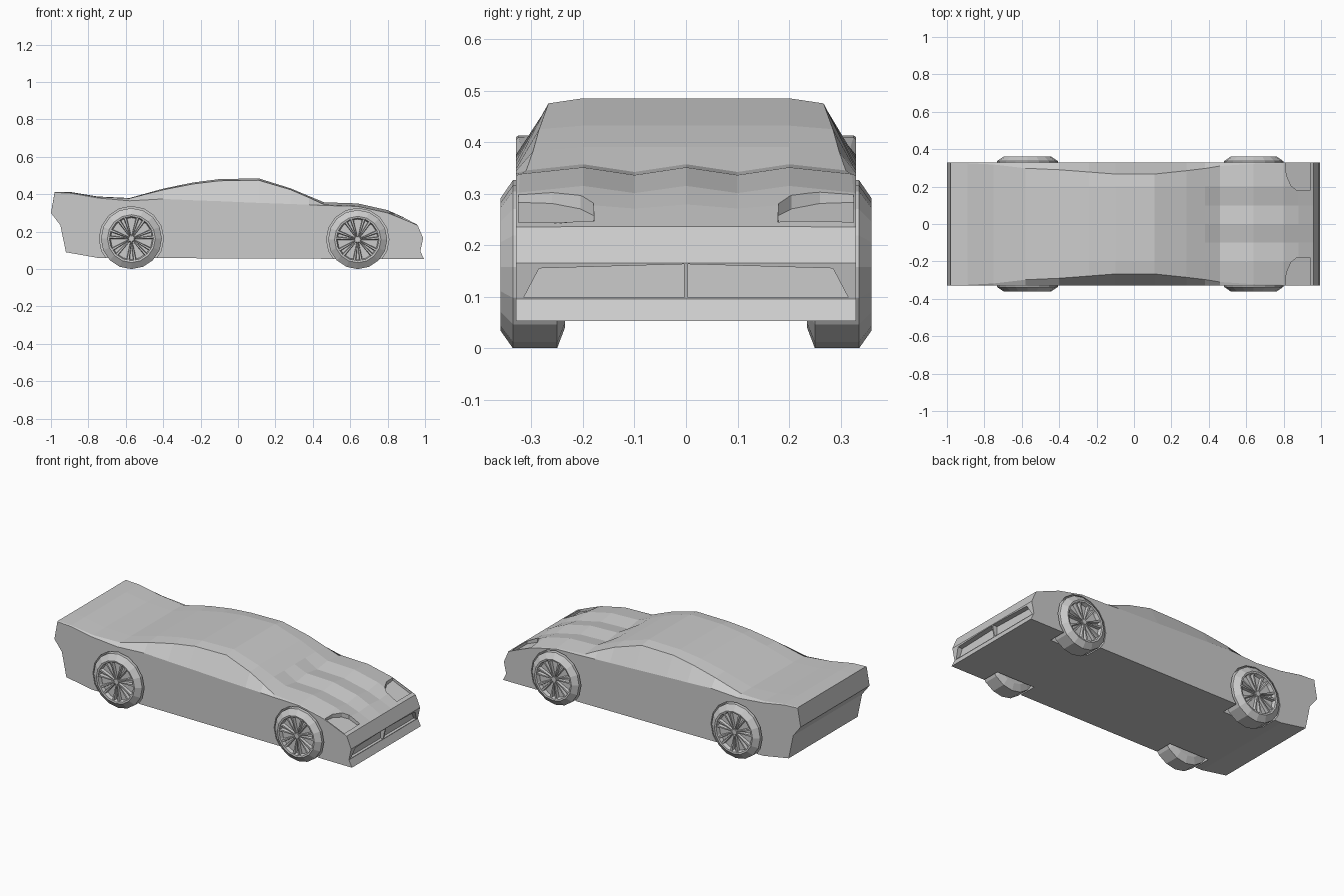
import bpy, bmesh
from math import cos, sin, pi

if "Cube" in bpy.data.objects:
    bpy.data.objects.remove(bpy.data.objects["Cube"])


def make_object(name, verts, faces):
    mesh = bpy.data.meshes.new(name)
    bm = bmesh.new()
    vs = [bm.verts.new(v) for v in verts]
    for f in faces:
        bm.faces.new([vs[i] for i in f])
    bmesh.ops.recalc_face_normals(bm, faces=bm.faces)
    bm.to_mesh(mesh)
    bm.free()
    ob = bpy.data.objects.new(name, mesh)
    bpy.context.collection.objects.link(ob)
    return ob


def prism(name, bottom, top):
    """Solid between two matching outlines."""
    n = len(bottom)
    faces = [tuple(range(n)), tuple(range(n, 2 * n))]
    faces += [(i, (i + 1) % n, n + (i + 1) % n, n + i) for i in range(n)]
    return make_object(name, bottom + top, faces)


def cut(target, cutter):
    cutter.hide_render = True
    cutter.hide_viewport = False
    cutter.display_type = 'WIRE'
    mod = target.modifiers.new(cutter.name, 'BOOLEAN')
    mod.operation = 'DIFFERENCE'
    mod.solver = 'EXACT'
    mod.object = cutter


# Body: cross strips from rear underside, over the roof, to the nose
# x, top z, roof edge y, roof edge z, side (belt) z, hood groove depth
rows = [
    (-0.75, 0.06, .325, .06, .06, 0),
    (-0.92, 0.09, .325, .09, .09, 0),
    (-0.95, 0.235, .325, .235, .235, 0),
    (-1.00, 0.30, .325, .30, .30, 0),
    (-0.98, 0.413, .325, .413, .41, 0),
    (-0.89, 0.411, .325, .409, .405, 0),
    (-0.75, 0.388, .318, .386, .380, 0),
    (-0.58, 0.380, .298, .378, .365, 0),
    (-0.40, 0.430, .290, .424, .375, 0),
    (-0.24, 0.463, .278, .455, .368, 0),
    (-0.10, 0.481, .267, .472, .363, 0),
    (0.11, 0.485, .267, .475, .354, 0),
    (0.28, 0.432, .285, .425, .348, 0),
    (0.38, 0.390, .297, .382, .344, 0),
    (0.46, 0.357, .310, .345, .340, .015),
    (0.64, 0.351, .322, .338, .335, .015),
    (0.80, 0.315, .325, .302, .300, .014),
    (0.88, 0.279, .325, .270, .268, .008),
    (0.96, 0.236, .325, .235, .235, 0),
    (0.99, 0.165, .325, .165, .165, 0),
    (0.975, 0.095, .325, .095, .095, 0),
    (0.995, 0.053, .325, .053, .053, 0),
]
verts = []
for x, top, ey, ez, belt, dip in rows:
    half = [(.33, belt), (ey, ez), (.2, top), (.1, top - dip)]
    verts += [(x, -y, z) for y, z in half] + [(x, 0, top)]
    verts += [(x, y, z) for y, z in reversed(half)]
n, c = len(rows), 9
faces = [(i * c + j, i * c + j + 1, (i + 1) % n * c + j + 1, (i + 1) % n * c + j)
         for i in range(n) for j in range(c - 1)]
faces += [tuple(i * c for i in range(n)), tuple(i * c + 8 for i in range(n))]
body = make_object("car_body", verts, faces)

WHEELS = {"rear": (-0.57, 0.163), "front": (0.64, 0.158)}
SEG = 16


def ring(x, z, r, y):
    return [(x + r * cos(2 * pi * k / SEG), y, z + r * sin(2 * pi * k / SEG)) for k in range(SEG)]


lamp = [(.81, .325), (.815, .26), (.84, .205), (.87, .18), (.94, .178), (.94, .325)]
grille = [(.004, .098), (.315, .098), (.285, .155), (.004, .163)]
for s, side in ((-1, "right"), (1, "left")):
    # Wheel arches
    for end, (x, r) in WHEELS.items():
        cut(body, prism(f"arch_cutter_{end}_{side}",
                        ring(x, r, r + .009, .222 * s), ring(x, r, r + .009, .4 * s)))
    # Headlight recess with a sloping floor
    cut(body, prism(f"headlight_cutter_{side}",
                    [(x, y * s, .283 - (x - .81) * .42) for x, y in lamp],
                    [(x, y * s, .45) for x, y in lamp]))
    # Grille recess, leaving a thin centre bar
    cut(body, prism(f"grille_cutter_{side}",
                    [(.958, y * s, z) for y, z in grille],
                    [(1.1, y * s, z) for y, z in grille]))


# Tyres: revolved profile with a dished rim
def wheel(end, x, r):
    k = r / .163
    profile = [(.235, .122), (.25, .163), (.336, .163), (.36, .128), (.358, .118), (.336, .112)]
    verts = [p for y, rad in profile for p in ring(x, r, rad * k, y)]
    m = len(profile)
    faces = [(i * SEG + j, i * SEG + (j + 1) % SEG,
              (i + 1) * SEG + (j + 1) % SEG, (i + 1) * SEG + j)
             for i in range(m - 1) for j in range(SEG)]
    faces += [tuple(range(SEG)), tuple(range((m - 1) * SEG, m * SEG))]
    parts = [make_object(f"{end}_wheel", verts, faces)]

    # Spokes: thin tapered blades around a hub
    sv, sf = [], []
    count = 14
    for i in range(count):
        a = 2 * pi * (i + .15 * (-1) ** i) / count
        b = len(sv)
        for y0, y1, rad, w in ((.335, .349, .012, .003), (.335, .355, .117 * k, .009)):
            for y, t in ((y0, -w), (y0, w), (y1, w * .6), (y1, -w * .6)):
                sv.append((x + rad * cos(a) - t * sin(a), y, r + rad * sin(a) + t * cos(a)))
        sf += [tuple(b + j for j in f) for f in
               ((0, 1, 2, 3), (4, 5, 6, 7), (0, 1, 5, 4), (1, 2, 6, 5), (2, 3, 7, 6), (3, 0, 4, 7))]
    parts.append(make_object(f"{end}_wheel_spokes", sv, sf))
    parts.append(prism(f"{end}_wheel_hub", ring(x, r, .02, .335), ring(x, r, .015, .352)))
    # Both sides of the car
    for ob in parts:
        mod = ob.modifiers.new("both_sides", 'MIRROR')
        mod.use_axis = (False, True, False)


for end, (x, r) in WHEELS.items():
    wheel(end, x, r)

# Apply the cuts and remove the cutters
bpy.context.view_layer.update()
result = bpy.data.meshes.new_from_object(body.evaluated_get(bpy.context.evaluated_depsgraph_get()))
body.modifiers.clear()
body.data = result
for ob in list(bpy.data.objects):
    if "_cutter_" in ob.name:
        bpy.data.objects.remove(ob)
